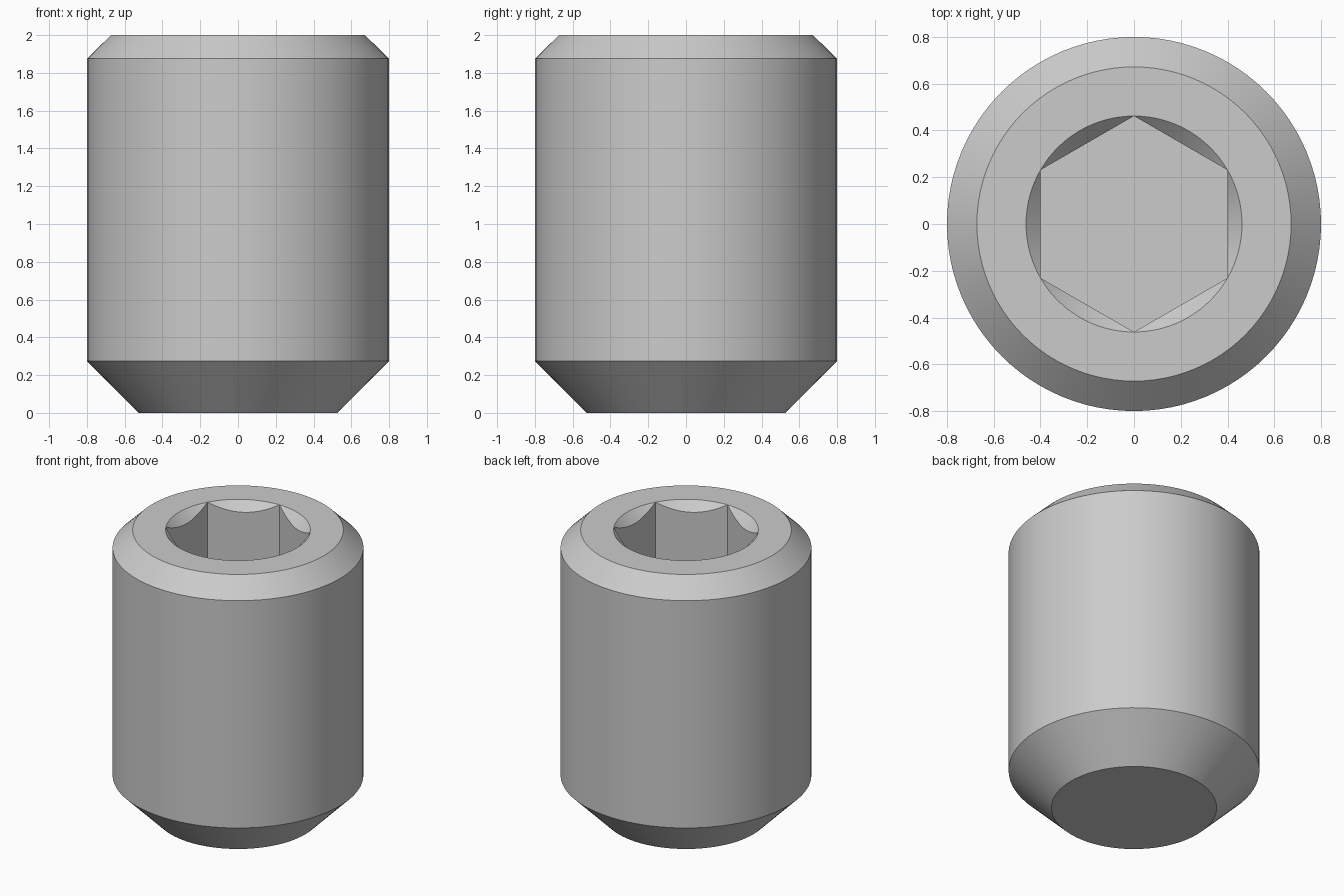
import bpy, bmesh, math

SEGMENTS = 96          # multiple of 12, so vertices fall on the hex corners
TOP = 2.0
FLAT = 0.4             # centre to flat of the hex socket
CORNER = FLAT / math.cos(math.radians(30))
SOCKET_FLOOR = 1.0

cube = bpy.data.objects.get("Cube")
if cube:
    bpy.data.objects.remove(cube, do_unlink=True)

steel = bpy.data.materials.new("grey steel")
steel.use_nodes = True
colour = (0.6, 0.6, 0.6, 1.0)
steel.diffuse_color = colour
steel.node_tree.nodes["Principled BSDF"].inputs["Base Color"].default_value = colour


def hex_radius(a):
    """Distance from the axis to the hexagon outline at angle a."""
    sixth = math.pi / 3
    return FLAT / math.cos((a + sixth / 2) % sixth - sixth / 2)


def circle(radius, z):
    return lambda a: (radius, z)


# Outside from the tip upwards, then down into the socket
rings = [
    circle(0.527, 0.0),
    circle(0.8, 0.275),
    circle(0.8, 1.875),
    circle(0.672, TOP),
    circle(CORNER, TOP),
    lambda a: (hex_radius(a), TOP - (CORNER - hex_radius(a))),  # countersink meets flats
    lambda a: (hex_radius(a), SOCKET_FLOOR),
]

bm = bmesh.new()
loops = []
for ring in rings:
    loop = []
    for i in range(SEGMENTS):
        a = math.tau * i / SEGMENTS
        r, z = ring(a)
        loop.append(bm.verts.new((r * math.cos(a), r * math.sin(a), z)))
    loops.append(loop)

for low, high in zip(loops, loops[1:]):
    for i in range(SEGMENTS):
        j = (i + 1) % SEGMENTS
        bm.faces.new((low[i], low[j], high[j], high[i]))

# Flat tip and socket floor
bm.faces.new(list(reversed(loops[0])))
bm.faces.new(loops[-1])

# Countersink closes to a point at each hex corner
bmesh.ops.remove_doubles(bm, verts=bm.verts[:], dist=1e-5)
bmesh.ops.recalc_face_normals(bm, faces=bm.faces[:])

mesh = bpy.data.meshes.new("set_screw_body")
bm.to_mesh(mesh)
bm.free()
mesh.materials.append(steel)
body = bpy.data.objects.new("set_screw_body", mesh)
bpy.context.collection.objects.link(body)

bpy.ops.object.select_all(action="DESELECT")
body.select_set(True)
bpy.context.view_layer.objects.active = body
bpy.ops.object.shade_smooth_by_angle(angle=math.radians(25))
